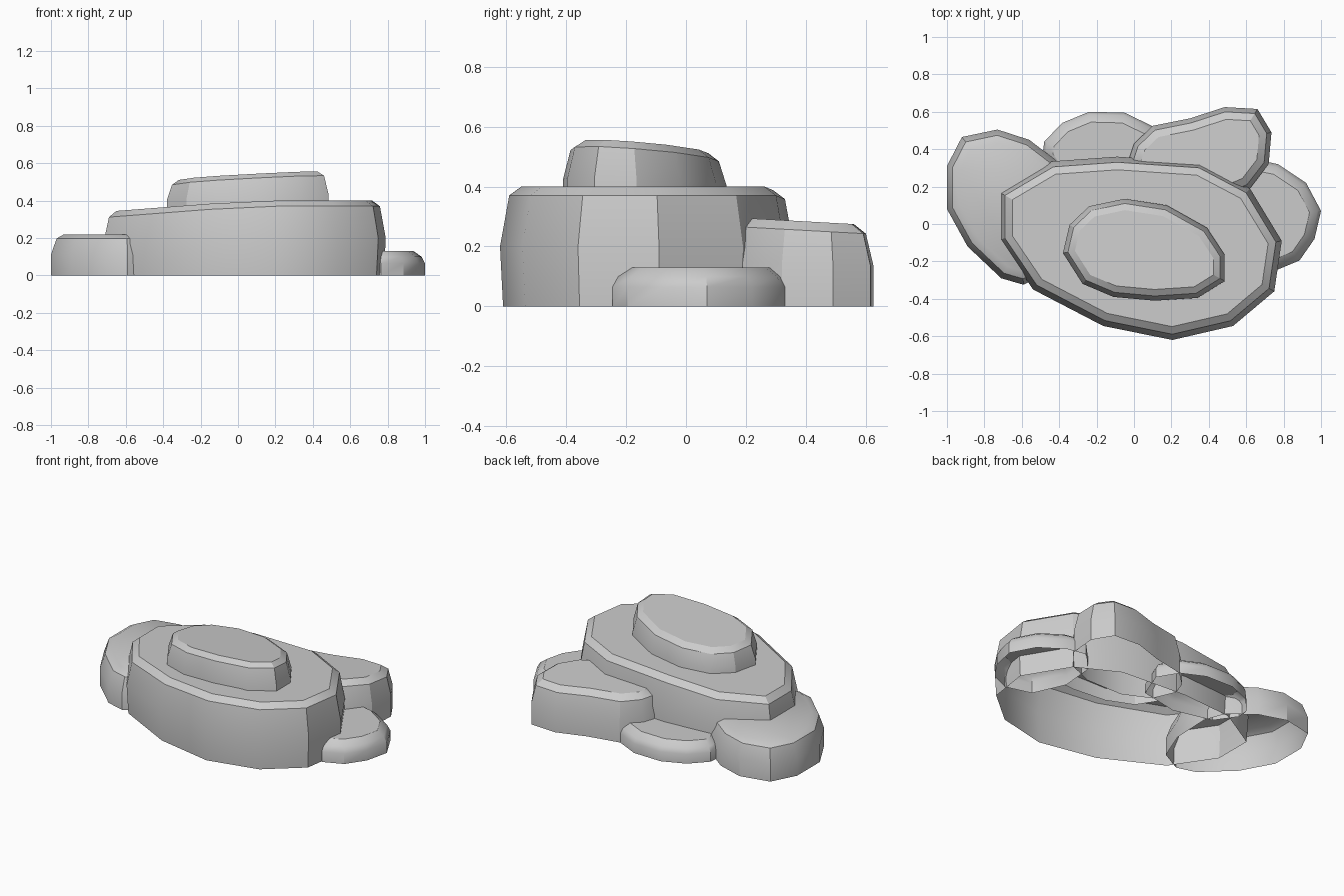
import bpy, bmesh
from mathutils import Vector

if "Cube" in bpy.data.objects:
    bpy.data.objects.remove(bpy.data.objects["Cube"])


def inset(pts, d):
    # Offset a counter-clockwise outline inwards by d with mitred corners
    out = []
    n = len(pts)
    for i in range(n):
        p = Vector(pts[i])
        e1 = (p - Vector(pts[i - 1])).normalized()
        e2 = (Vector(pts[(i + 1) % n]) - p).normalized()
        n1, n2 = Vector((-e1.y, e1.x)), Vector((-e2.y, e2.x))
        m = (n1 + n2) / max(1 + n1.dot(n2), 0.5)
        out.append(p + m * d)
    return out


def slab(name, outline, top, base=0.0, lean=0.03, chamfer=0.04, lip=0.03, foot=0.0, belly=0.5):
    # Stone shell: open underneath, bulging wall, chamfered rim, sloping top
    area = sum(a[0] * b[1] - b[0] * a[1] for a, b in zip(outline, outline[1:] + outline[:1]))
    if area < 0:
        outline = outline[::-1]
    bm = bmesh.new()
    rings = []
    for k, d in enumerate((foot, 0.0, lean, lean + chamfer)):
        ring = []
        for p in inset(outline, d):
            t = top(p.x, p.y)
            z = (base, base + (t - base) * belly, t - lip, t)[k]
            ring.append(bm.verts.new((p.x, p.y, z)))
        rings.append(ring)
    n = len(outline)
    for lo, hi in zip(rings, rings[1:]):
        for i in range(n):
            j = (i + 1) % n
            bm.faces.new((lo[i], lo[j], hi[j], hi[i]))
    bm.faces.new(rings[-1])
    me = bpy.data.meshes.new(name)
    bm.to_mesh(me)
    bm.free()
    ob = bpy.data.objects.new(name, me)
    bpy.context.collection.objects.link(ob)
    bpy.ops.object.select_all(action='DESELECT')
    ob.select_set(True)
    bpy.context.view_layer.objects.active = ob
    bpy.ops.object.shade_smooth_by_angle(angle=0.52)
    return ob


# Large central rock
slab("main_rock", [(-.72, .17), (-.44, .335), (-.09, .36), (.355, .33), (.62, .19), (.79, -.09),
                   (.75, -.36), (.53, -.545), (.205, -.62), (-.165, -.545), (-.54, -.35), (-.72, -.085)],
     lambda x, y: min(.4, .395 + .077 * x), foot=.01)

# Cap rock resting on the centre
slab("cap_rock", [(-.38, -.155), (-.345, -.005), (-.24, .095), (-.05, .135), (.175, .1), (.39, -.02),
                  (.485, -.165), (.485, -.305), (.34, -.395), (.11, -.41), (-.11, -.39), (-.275, -.32)],
     lambda x, y: .53 + .05 * x - .06 * (y + .2), base=.3, lean=.025, chamfer=.035, lip=.025)

# Left rock
slab("left_rock", [(-1, .31), (-.92, .465), (-.73, .505), (-.56, .45), (-.41, .335), (-.36, .2),
                   (-.37, -.05), (-.45, -.25), (-.59, -.325), (-.71, -.29), (-.89, -.12), (-1, .08)],
     lambda x, y: .22, lean=.03, lip=.022)

# Low rock behind the centre
slab("back_middle_rock", [(-.49, .36), (-.48, .44), (-.385, .54), (-.24, .6), (-.05, .595), (.095, .525),
                          (.17, .4), (.1, .22), (-.15, .17), (-.4, .23)],
     lambda x, y: .12, lean=.015)

# Rear right rock
slab("back_right_rock", [(-.03, .34), (0, .43), (.1, .525), (.3, .565), (.485, .625), (.66, .615),
                         (.735, .49), (.72, .32), (.62, .19), (.45, .12), (.2, .12), (.03, .2)],
     lambda x, y: .3 - .055 * (y - .1), lean=.025)

# Small right rock
slab("right_rock", [(.65, .345), (.77, .32), (.92, .22), (1, .07), (.965, -.08), (.885, -.195),
                    (.765, -.245), (.6, -.2), (.51, 0), (.53, .22)],
     lambda x, y: .13, lean=.018)
